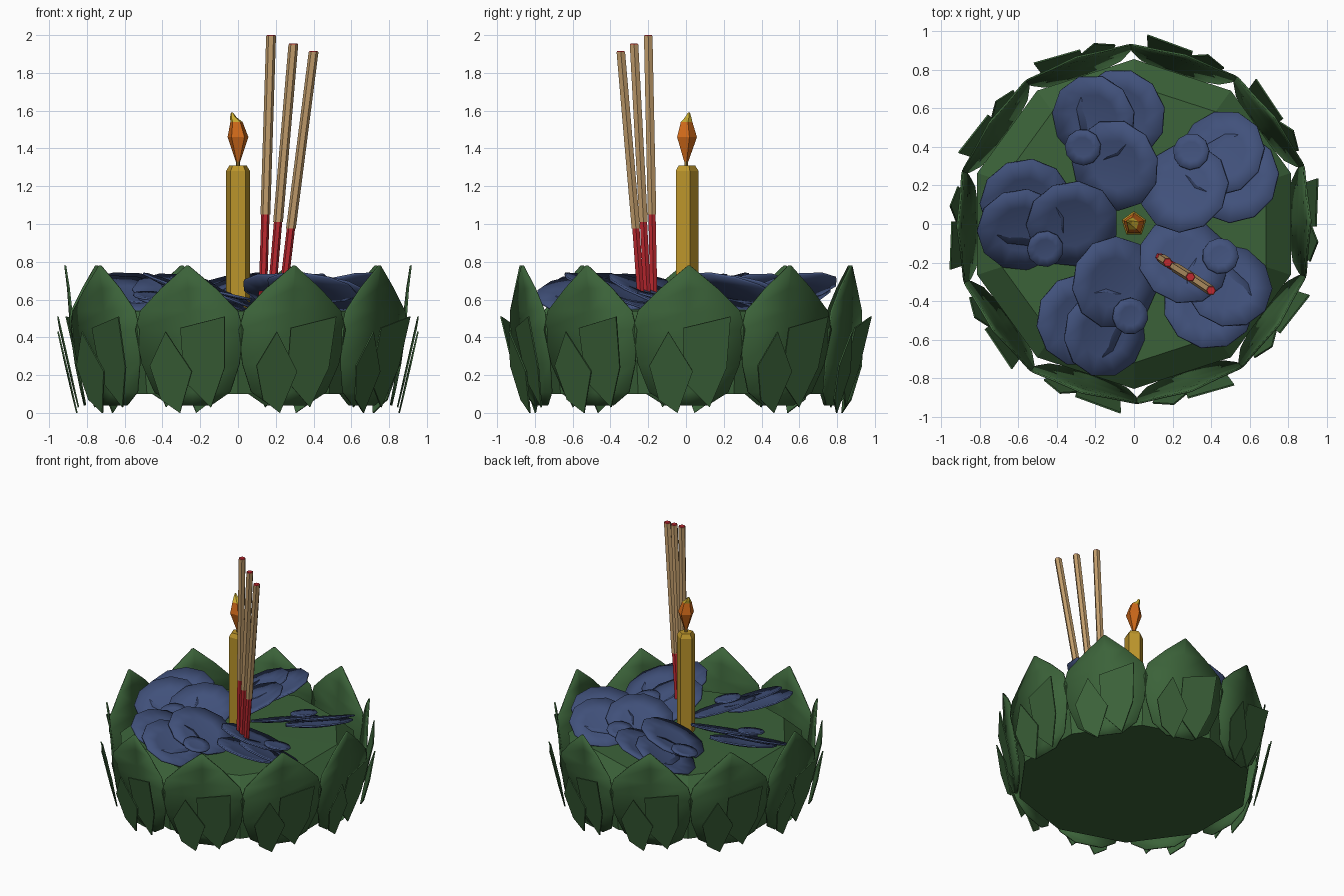
import bpy, bmesh, math
from math import sin, cos, radians, pi
from mathutils import Vector, Matrix

if "Cube" in bpy.data.objects:
    bpy.data.objects.remove(bpy.data.objects["Cube"], do_unlink=True)


def material(name, rgb):
    m = bpy.data.materials.new(name)
    m.use_nodes = True
    m.diffuse_color = (*rgb, 1)
    m.node_tree.nodes["Principled BSDF"].inputs["Base Color"].default_value = (*rgb, 1)
    return m


GREEN = material("leaf green", (0.044, 0.123, 0.041))
BLUE = material("petal blue", (0.053, 0.083, 0.2))
WAX = material("candle yellow", (0.5, 0.3, 0.024))
ORANGE = material("flame orange", (0.62, 0.14, 0.01))
YELLOW = material("flame tip yellow", (0.6, 0.42, 0.03))
TAN = material("incense tan", (0.54, 0.34, 0.15))
RED = material("incense red", (0.52, 0.022, 0.03))
BROWN = material("wick brown", (0.3, 0.17, 0.03))


def finish(name, bm, *mats, thickness=0, smooth=False):
    bmesh.ops.recalc_face_normals(bm, faces=bm.faces)
    mesh = bpy.data.meshes.new(name)
    bm.to_mesh(mesh)
    bm.free()
    for m in mats:
        mesh.materials.append(m)
    ob = bpy.data.objects.new(name, mesh)
    bpy.context.collection.objects.link(ob)
    if thickness:
        mod = ob.modifiers.new("thickness", "SOLIDIFY")
        mod.thickness = thickness
        mod.offset = 0
    if smooth:
        bpy.ops.object.select_all(action="DESELECT")
        ob.select_set(True)
        bpy.context.view_layer.objects.active = ob
        bpy.ops.object.shade_smooth_by_angle(angle=radians(30))


def loft(bm, rings, sides, start=90):
    """Skin a stack of regular polygons given as (centre, radius); both ends capped."""
    loops = []
    for c, r in rings:
        angles = [radians(start) + 2 * pi * i / sides for i in range(sides)]
        loops.append([bm.verts.new(Vector(c) + Vector((r * cos(a), r * sin(a), 0))) for a in angles])
    for lo, hi in zip(loops, loops[1:]):
        for i in range(sides):
            j = (i + 1) % sides
            bm.faces.new((lo[i], lo[j], hi[j], hi[i]))
    bm.faces.new(loops[0][::-1])
    bm.faces.new(loops[-1])


def on_side(angle, distance, sideways, z):
    """Point on a flat panel facing outward at the given angle."""
    return Matrix.Rotation(angle, 3, "Z") @ Vector((distance, sideways, z))


# Float body: ten-sided drum with a raised, bevelled top
bm = bmesh.new()
profile = [(0.82, 0.1), (0.84, 0.25), (0.855, 0.42), (0.72, 0.54), (0.1, 0.55)]
loft(bm, [((0, 0, z), r) for r, z in profile], 10)
finish("float_body", bm, GREEN)

# Large pointed leaves: height, distance from centre, half width
LEAF = [(0.04, 0.81, 0.1), (0.11, 0.825, 0.21), (0.26, 0.855, 0.27), (0.44, 0.88, 0.298),
        (0.54, 0.887, 0.27), (0.66, 0.898, 0.15), (0.78, 0.915, 0.006)]
# Small overlapping leaves: sideways offset and height
NARROW = [(-0.21, 0.25), (-0.11, 0.43), (0.02, 0.22), (-0.06, 0.0), (-0.16, 0.07)]
WIDE = [(-0.03, 0.45), (0.22, 0.51), (0.2, 0.24), (0.11, 0.03), (-0.03, 0.17)]


def large_leaf(angle):
    bm = bmesh.new()
    rows = [[bm.verts.new(on_side(angle, d, half * k, z)) for k in (-1, 0, 1)] for z, d, half in LEAF]
    for a, b in zip(rows, rows[1:]):
        for i in range(2):
            bm.faces.new((a[i], a[i + 1], b[i + 1], b[i]))
    finish("large_leaf", bm, GREEN, thickness=0.01, smooth=True)


def small_leaf(name, outline, angle, base):
    bm = bmesh.new()
    bm.faces.new([bm.verts.new(on_side(angle, base + 0.23 * z, t, z)) for t, z in outline])
    finish(name, bm, GREEN, thickness=0.008)


for i in range(10):
    a = radians(36 * i + 1)
    large_leaf(a)
    small_leaf("narrow_leaf", NARROW, a, 0.852)
    small_leaf("wide_leaf", WIDE, a, 0.84)

# Petals: radial and sideways offset, height, radius, sideways tilt, cup depth
PETALS = {
    "inner_petal": (0.32, 0.0, 0.64, 0.24, 23, 0.02),
    "outer_petal": (0.56, -0.11, 0.66, 0.24, 19, 0.025),
    "side_petal": (0.585, 0.03, 0.63, 0.23, 24, 0.02),
    "small_petal": (0.46, 0.13, 0.62, 0.095, 12, 0.008),
}


def petal(name, turn, u, v, z, r, tilt, cup):
    bm = bmesh.new()
    n = 11
    centre = bm.verts.new((0, 0, -cup))
    rings = [[bm.verts.new((r * f * cos(2 * pi * k / n), r * f * sin(2 * pi * k / n), cup * (f * f - 1)))
              for k in range(n)] for f in (0.55, 1)]
    for k in range(n):
        j = (k + 1) % n
        bm.faces.new((centre, rings[0][k], rings[0][j]))
        bm.faces.new((rings[0][k], rings[1][k], rings[1][j], rings[0][j]))
    # Each petal slopes sideways like a propeller blade and rises slightly outward
    m = (Matrix.Rotation(turn, 4, "Z") @ Matrix.Translation((u, v, z))
         @ Matrix.Rotation(-radians(tilt), 4, "X") @ Matrix.Rotation(-radians(4), 4, "Y"))
    bm.transform(m)
    finish(name, bm, BLUE, thickness=0.012, smooth=True)


for i in range(5):
    for name, spec in PETALS.items():
        petal(name, radians(36 + 72 * i), *spec)

# Five-sided candle with a chamfered top
bm = bmesh.new()
loft(bm, [((0, 0, 0.5), 0.067), ((0, 0, 1.28), 0.067), ((0, 0, 1.31), 0.048)], 5)
finish("candle", bm, WAX)

bm = bmesh.new()
loft(bm, [((0, 0, 1.3), 0.011), ((0, 0, 1.36), 0.011)], 5)
finish("wick", bm, BROWN)

# Flame leaning to one side, with a yellow tip
bm = bmesh.new()
loft(bm, [((0, 0, 1.33), 0.012), ((0, 0, 1.46), 0.058), ((-0.008, 0, 1.54), 0.034),
          ((-0.025, 0.01, 1.565), 0.018), ((-0.032, 0.015, 1.59), 0.006)], 5)
for f in bm.faces:
    f.material_index = 1 if f.calc_center_median().z > 1.545 else 0
finish("flame", bm, ORANGE, YELLOW)

# Incense sticks: bottom, joint and top points
STICKS = [((0.13, -0.17, 0.58), (0.145, -0.18, 1.05), (0.175, -0.2, 1.995)),
          ((0.175, -0.203, 0.58), (0.212, -0.225, 1.01), (0.293, -0.275, 1.95)),
          ((0.23, -0.235, 0.56), (0.28, -0.265, 0.975), (0.4, -0.345, 1.91))]
for bottom, joint, top in STICKS:
    bm = bmesh.new()
    loft(bm, [(bottom, 0.022), (joint, 0.022)], 6, 0)
    finish("incense_handle", bm, RED)
    bm = bmesh.new()
    loft(bm, [(joint, 0.026), (top, 0.026)], 6, 0)
    finish("incense_stick", bm, TAN)
    bm = bmesh.new()
    loft(bm, [(top, 0.024), (Vector(top) + Vector((0, 0, 0.005)), 0.022)], 6, 0)
    finish("incense_ember", bm, RED)
